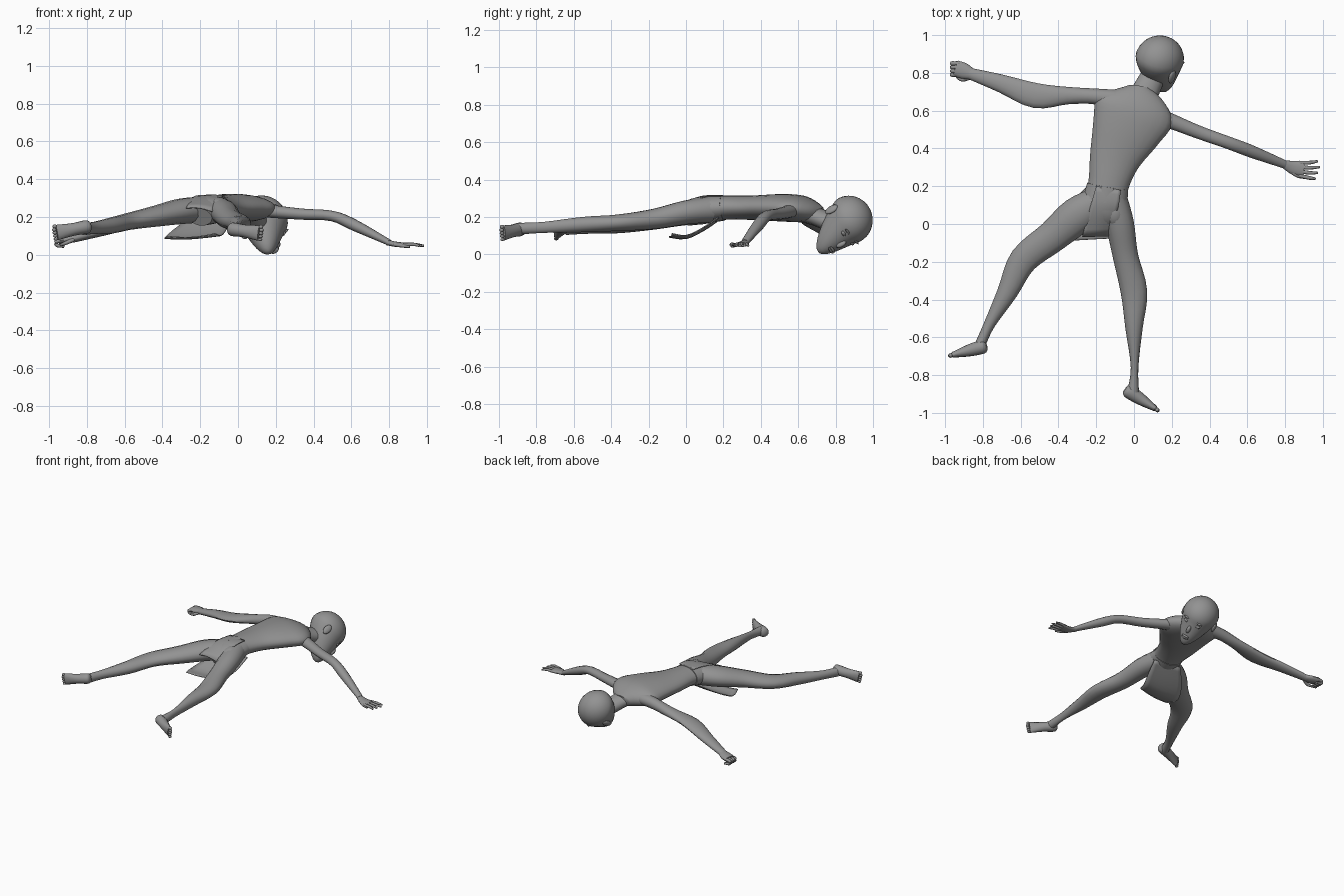
import bpy, bmesh, math
from mathutils import Vector, Matrix

cube = bpy.data.objects.get("Cube")
if cube:
    bpy.data.objects.remove(cube, do_unlink=True)

grey = bpy.data.materials.new("plain grey")
grey.use_nodes = True
colour = (0.29, 0.29, 0.29, 1)
grey.diffuse_color = colour
grey.node_tree.nodes["Principled BSDF"].inputs["Base Color"].default_value = colour
UP = Vector((0, 0, 1))


def finish(name, bm, angle=50):
    bmesh.ops.recalc_face_normals(bm, faces=bm.faces)
    mesh = bpy.data.meshes.new(name)
    bm.to_mesh(mesh)
    bm.free()
    obj = bpy.data.objects.new(name, mesh)
    bpy.context.collection.objects.link(obj)
    mesh.materials.append(grey)
    bpy.ops.object.select_all(action="DESELECT")
    obj.select_set(True)
    bpy.context.view_layer.objects.active = obj
    bpy.ops.object.shade_smooth_by_angle(angle=math.radians(angle))
    return obj


def spline(points, steps):
    """Catmull-Rom pass through points of any dimension."""
    pts = [points[0]] + list(points) + [points[-1]]
    out = []
    for a, b, c, d in zip(pts, pts[1:], pts[2:], pts[3:]):
        for i in range(steps):
            t = i / steps
            out.append([q + t * ((r - p) + t * ((2*p - 5*q + 4*r - s) + t * (3*(q - r) + s - p))) / 2
                        for p, q, r, s in zip(a, b, c, d)])
    return out + [list(points[-1])]


def limb(name, points, sides=14, steps=4):
    """Loft ellipses along x, y, z, half width, half height."""
    rows = spline(points, steps)
    centres = [Vector(r[:3]) for r in rows]
    bm = bmesh.new()
    rings = []
    for i, row in enumerate(rows):
        along = centres[min(i + 1, len(rows) - 1)] - centres[max(i - 1, 0)]
        side = along.cross(UP).normalized()
        lift = side.cross(along).normalized()
        ring = []
        for k in range(sides):
            a = math.tau * k / sides
            ring.append(bm.verts.new(centres[i] + side * row[3] * math.cos(a) + lift * row[4] * math.sin(a)))
        rings.append(ring)
    for a, b in zip(rings, rings[1:]):
        for k in range(sides):
            n = (k + 1) % sides
            bm.faces.new((a[k], a[n], b[n], b[k]))
    bm.faces.new(rings[0])
    bm.faces.new(rings[-1])
    return finish(name, bm)


def ball(name, place, size, frame=None, shape=None, u=16, v=12):
    bm = bmesh.new()
    bmesh.ops.create_uvsphere(bm, u_segments=u, v_segments=v, radius=1)
    for vert in bm.verts:
        vert.co = Vector([c * s for c, s in zip(vert.co, size)])
        if shape:
            shape(vert.co)
        vert.co += Vector(place)
    if frame:
        bm.transform(frame)
    return finish(name, bm, 80)


def cloth(name, left, right, bow):
    """Thin sheet between two edge paths, bowed across its width."""
    a, b = spline(left, 3), spline(right, 3)
    bm = bmesh.new()
    grid = []
    for i, (p, q) in enumerate(zip(a, b)):
        drop = i / (len(a) - 1)
        grid.append([bm.verts.new(Vector(p).lerp(Vector(q), k / 8) + UP * bow * drop * math.sin(math.pi * k / 8))
                     for k in range(9)])
    for r, s in zip(grid, grid[1:]):
        for k in range(8):
            bm.faces.new((r[k], r[k + 1], s[k + 1], s[k]))
    obj = finish(name, bm)
    obj.modifiers.new("thickness", "SOLIDIFY").thickness = 0.006


# Trunk and neck
limb("torso", [(-.2, .0, .2, .07, .05), (-.16, .08, .235, .12, .075), (-.137, .2, .25, .107, .065),
               (-.1, .35, .25, .137, .065), (-.04, .5, .25, .187, .073), (0, .6, .245, .213, .073),
               (.02, .67, .23, .15, .06), (.03, .72, .215, .065, .04)], 24)
limb("neck", [(.01, .6, .235, .1, .055), (.055, .69, .205, .075, .05), (.1, .78, .17, .065, .05),
              (.13, .84, .16, .05, .045)])
limb("waistband", [(-.153, .12, .243, .119, .075), (-.139, .2, .25, .11, .069)], 24)
for s, name in ((-1, "left_buttock"), (1, "right_buttock")):
    ball(name, (-.155 + s * .055, .09 - s * .02, .25), (.06, .09, .055))

# Arms
limb("right_arm", [(-.06, .65, .245, .06, .045), (-.2, .675, .24, .042, .04), (-.35, .68, .21, .046, .032),
                   (-.52, .68, .175, .066, .026), (-.7, .743, .13, .048, .026), (-.87, .797, .085, .03, .02)])
limb("left_arm", [(.04, .59, .25, .06, .045), (.18, .55, .23, .042, .035), (.34, .487, .215, .035, .03),
                  (.5, .43, .205, .033, .028), (.62, .385, .155, .033, .03), (.8, .315, .065, .022, .016)])

# Open hand
limb("left_palm", [(.79, .32, .065, .02, .015), (.84, .3, .055, .035, .014), (.9, .293, .052, .042, .012)])
for i in range(4):
    y = .325 - i * .023
    reach = .985 - .012 * abs(i - 1)
    limb(f"left_finger_{i}", [(.875, y, .053, .01, .009), (.93, y - .004 * i, .055, .01, .009),
                              (reach, y + .008 - .008 * i, .047, .006, .006)], 8)
limb("left_thumb", [(.82, .285, .055, .011, .01), (.87, .255, .048, .011, .01), (.91, .245, .042, .006, .006)], 8)

# Half closed hand
limb("right_palm", [(-.85, .79, .09, .026, .018), (-.9, .81, .08, .042, .02), (-.945, .825, .075, .042, .018)])
for i in range(4):
    y = .852 - i * .02
    limb(f"right_finger_{i}", [(-.925, y, .078, .011, .011), (-.962, y - .002, .07, .011, .011),
                               (-.958, y, .05, .01, .01), (-.92, y, .045, .008, .008)], 8)
limb("right_thumb", [(-.87, .775, .08, .011, .011), (-.91, .765, .063, .011, .01), (-.94, .78, .052, .007, .007)], 8)

# Legs
limb("right_leg", [(-.18, .12, .24, .08, .07), (-.3, .045, .23, .098, .068), (-.43, -.065, .205, .085, .056),
                   (-.585, -.19, .175, .075, .044), (-.67, -.36, .155, .054, .042),
                   (-.765, -.53, .142, .03, .032), (-.815, -.64, .138, .028, .034)])
limb("left_leg", [(-.11, .13, .24, .075, .07), (-.075, .0, .225, .075, .065), (-.045, -.17, .19, .067, .055),
                  (0, -.36, .17, .07, .045), (0, -.55, .16, .046, .042),
                  (.003, -.76, .145, .02, .03), (-.005, -.89, .138, .032, .032)])

# Feet with toes fanned across the ball
feet = {"right": ((-.8, -.65, .148), (-.96, -.693, .118)), "left": ((-.03, -.885, .135), (.113, -.978, .115))}
for name, (heel, toe) in feet.items():
    h, t = Vector(heel), Vector(toe)
    run = (t - h).normalized()
    mid = h.lerp(t, .45)
    limb(name + "_foot", [(*(h - run * .02), .02, .018), (*h, .036, .036), (*mid, .032, .034), (*t, .015, .042)])
    for i in range(5):
        ball(f"{name}_toe_{i}", t + run * (.014 - .003 * abs(i - 1)) + UP * (.034 - .017 * i),
             (.012, .012, .011 - .0008 * i), u=8, v=6)

# Loincloth, under and over the hips
cloth("front_flap", [(-.245, .2, .205), (-.34, .1, .135), (-.39, 0, .09), (-.37, -.09, .1)],
      [(-.04, .17, .2), (-.06, .08, .14), (-.09, 0, .105), (-.12, -.075, .115)], -.012)
cloth("back_flap", [(-.2, .2, .315), (-.235, .08, .308), (-.275, -.07, .25)],
      [(-.07, .18, .315), (-.085, .08, .308), (-.135, -.065, .23)], .01)

# Head, turned toward its right shoulder
forward = Vector((.68, .2, -.68)).normalized()
crown = Vector((.22, .85, .47))
crown = (crown - forward * crown.dot(forward)).normalized()
left = crown.cross(forward)
head = Matrix((left, -forward, crown)).transposed().to_4x4()
head.translation = (.135, .873, .185)


def jaw(co):
    low = max(0, -co.z / .125)
    co.x *= 1 - .2 * low
    co.y = co.y * (1 - .12 * low) - .09 * low * low
    co.z -= .095 * low * low


ball("head", (0, 0, 0), (.125, .134, .125), head, jaw, 28, 20)
ball("nose", (0, -.131, -.082), (.014, .018, .03), head)
for i, z in enumerate((-.137, -.148)):
    ball(("upper_lip", "lower_lip")[i], (0, -.136, z), (.026, .012, .007), head)
for s, side in ((1, "left"), (-1, "right")):
    ball(side + "_eye", (s * .044, -.116, -.037), (.02, .011, .011), head)
    ball(side + "_brow", (s * .045, -.121, -.012), (.028, .008, .007), head)
    ball(side + "_ear", (s * .122, .012, -.04), (.012, .024, .038), head)
